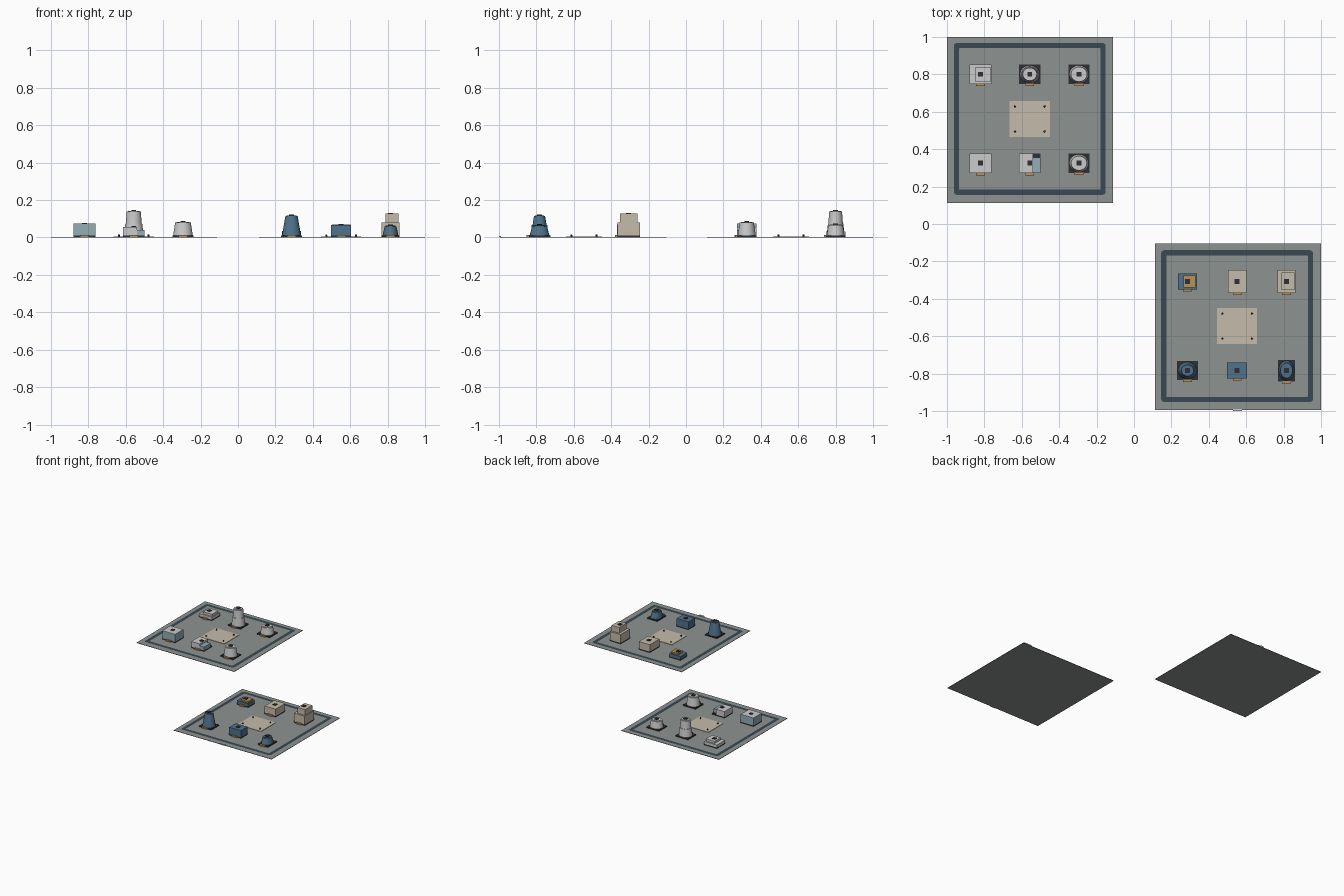
import bpy, bmesh, math

if "Cube" in bpy.data.objects:
    bpy.data.objects.remove(bpy.data.objects["Cube"])

def mat(name, r, g, b):
    m = bpy.data.materials.new(name)
    m.diffuse_color = (r, g, b, 1)
    m.use_nodes = True
    m.node_tree.nodes["Principled BSDF"].inputs["Base Color"].default_value = m.diffuse_color
    return m

GROUND = mat("ground", .27, .29, .28)
ROAD = mat("road", .04, .065, .085)
SAND = mat("sand", .56, .50, .40)
DARK = mat("dark", .03, .03, .035)
PALE = mat("pale", .58, .60, .59)
GLASS = mat("pale_blue", .30, .42, .47)
BLUE = mat("blue", .08, .17, .26)
OCHRE = mat("ochre", .48, .29, .09)

def finish(bm, name, m):
    me = bpy.data.meshes.new(name)
    bm.to_mesh(me)
    bm.free()
    ob = bpy.data.objects.new(name, me)
    me.materials.append(m)
    bpy.context.collection.objects.link(ob)
    return ob

def box(name, x, y, z0, z1, w, d, m):
    bm = bmesh.new()
    bmesh.ops.create_cube(bm, size=1)
    for v in bm.verts:
        v.co = (x + v.co.x * w, y + v.co.y * d, z1 if v.co.z > 0 else z0)
    return finish(bm, name, m)

def frustum(name, x, y, z0, z1, w0, d0, w1, d1, m, n=24):
    bm = bmesh.new()
    bmesh.ops.create_cone(bm, cap_ends=True, segments=n, radius1=.5, radius2=.5, depth=1)
    for v in bm.verts:
        top = v.co.z > 0
        v.co = (x + v.co.x * (w1 if top else w0), y + v.co.y * (d1 if top else d0), z1 if top else z0)
    ob = finish(bm, name, m)
    for p in ob.data.polygons:
        p.use_smooth = len(p.vertices) == 4
    ob.data.set_sharp_from_angle(angle=math.radians(35))
    return ob

def ring_road(x, y, half, width):
    # rounded square band
    bm = bmesh.new()
    loops = []
    for h, r in ((half, .018), (half - width, .004)):
        pts = []
        for k in range(4):
            cx, cy = [(1, 1), (-1, 1), (-1, -1), (1, -1)][k]
            for i in range(5):
                a = math.pi / 2 * (k + i / 4)
                pts.append((x + cx * (h - r) + r * math.cos(a), y + cy * (h - r) + r * math.sin(a)))
        loops.append([bm.verts.new((px, py, .005)) for px, py in pts])
    o, q = loops
    n = len(o)
    for i in range(n):
        j = (i + 1) % n
        bm.faces.new((o[i], o[j], q[j], q[i]))
    finish(bm, "ring_road", ROAD)

def fittings(x, y, w, d, top, ux=0):
    # dark foundation, roof unit and front entrance slab
    box("foundation", x, y, .002, .011, w, d, DARK)
    box("roof_unit", x + ux, y, top, top + .005, .026, .026, DARK)
    box("entrance_slab", x, y - d / 2 - .005, .003, .014, .046, .013, OCHRE)

def block(x, y, w, d, h, m):
    fittings(x, y, w, d, h)
    box("block_body", x, y, .011, h, w, d, m)

def stepped(x, y, w, d, h1, h2, off, w2, d2, m1, m2):
    fittings(x, y, w, d, h2)
    box("lower_storey", x, y, .011, h1, w, d, m1)
    box("upper_storey", x + off, y, h1, h2, w2, d2, m2)

def tower(x, y, w, d, h, taper, m, tiers=1):
    fittings(x, y, w, d, h)
    w0, d0 = w * .92, d * .92
    z0, dz = .011, (h - .004 - .011) / tiers
    for t in range(tiers):
        f0 = 1 - (1 - taper) * t / tiers - .05 * (t > 0)
        f1 = 1 - (1 - taper) * (t + 1) / tiers
        frustum("tower_tier", x, y, z0 + t * dz, z0 + (t + 1) * dz, w0 * f0, d0 * f0, w0 * f1, d0 * f1, m)
    # roof cap
    frustum("tower_cap", x, y, h - .004, h, w0 * taper * .8, d0 * taper * .8, w0 * taper * .8, d0 * taper * .8, m)

def district(px, py, cx, cy):
    box("ground_plate", px, py, 0, .003, .889, .889, GROUND)
    ring_road(cx, cy, .406, .028)
    box("plaza", cx, cy, .003, .006, .214, .193, SAND)
    for sx in (-1, 1):
        for sy in (-1, 1):
            frustum("plaza_post", cx + sx * .079, cy + sy * .067, .006, .016, .011, .011, .009, .009, DARK, 8)

# pale district
district(-.556, .556, -.557, .5615)
stepped(-.82, .80, .116, .104, .032, .05, .012, .08, .08, PALE, PALE)
tower(-.557, .80, .114, .104, .142, .72, PALE, 2)
tower(-.294, .80, .114, .104, .07, .82, PALE)
block(-.82, .325, .116, .106, .072, GLASS)
box("block_roof", -.82, .325, .07, .0735, .116, .106, PALE)
tower(-.294, .325, .114, .104, .083, .80, PALE)

# L-shaped pale building with lower wing
fittings(-.557, .325, .116, .106, .055)
box("main_wing", -.577, .325, .011, .055, .076, .106, PALE)
box("low_wing", -.519, .314, .011, .04, .04, .084, GLASS)

# blue and sand district
district(.556, -.549, .551, -.546)
stepped(.286, -.307, .102, .086, .035, .047, .011, .064, .066, BLUE, OCHRE)
block(.551, -.307, .10, .123, .068, SAND)
stepped(.815, -.307, .097, .121, .08, .127, .008, .07, .094, SAND, SAND)
tower(.286, -.783, .11, .10, .118, .65, BLUE)
block(.551, -.783, .108, .085, .067, BLUE)
tower(.815, -.783, .091, .115, .063, .76, BLUE)

# gate strip at the front edge
box("gate_strip", .553, -.994, .002, .008, .046, .012, PALE)
